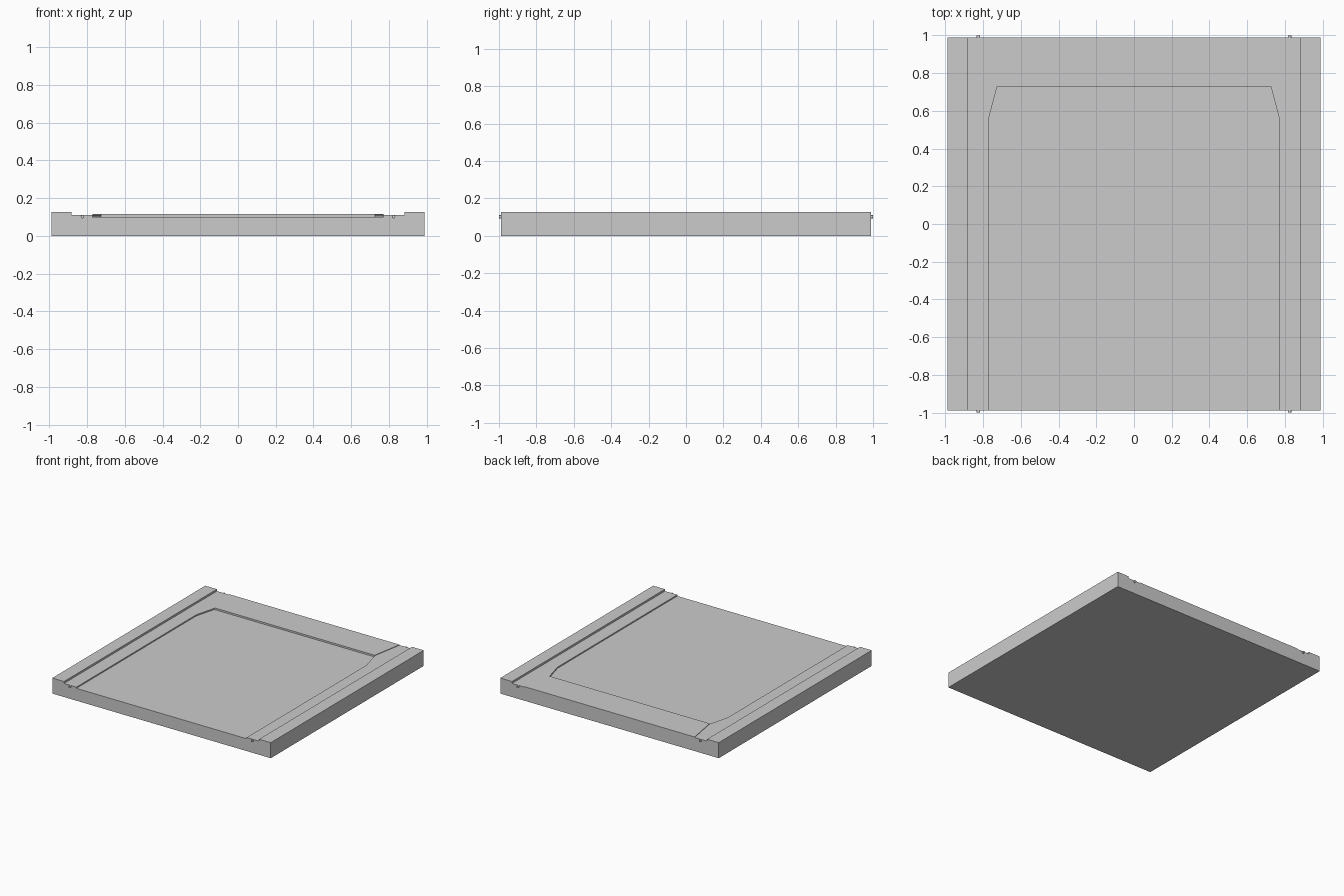
import bpy, bmesh
from math import radians

if "Cube" in bpy.data.objects:
    bpy.data.objects.remove(bpy.data.objects["Cube"])

HALF = 0.988      # half width and depth of the slab
LEDGE_Z = 0.111   # height of the lowered top between the side rails
FLOOR_Z = 0.101   # height of the recess floor


def prism(name, points, vector):
    """Closed flat-faced solid: a polygon extruded along a vector."""
    bm = bmesh.new()
    face = bm.faces.new([bm.verts.new(p) for p in points])
    new = bmesh.ops.extrude_face_region(bm, geom=[face])["geom"]
    bmesh.ops.translate(bm, vec=vector,
                        verts=[v for v in new if isinstance(v, bmesh.types.BMVert)])
    bmesh.ops.recalc_face_normals(bm, faces=bm.faces)
    mesh = bpy.data.meshes.new(name)
    bm.to_mesh(mesh)
    bm.free()
    obj = bpy.data.objects.new(name, mesh)
    bpy.context.collection.objects.link(obj)
    return obj


def mirrored(half):
    """Complete a half outline by mirroring it across the first coordinate."""
    return half + [(-x, v) for x, v in reversed(half)]


# slab with raised side rails, extruded front to back
profile = mirrored([(HALF, 0), (HALF, 0.127), (0.882, 0.127), (0.882, LEDGE_Z)])
slab = prism("base_slab", [(x, -HALF, z) for x, z in profile], (0, 2 * HALF, 0))

# shallow recess, open at the front, with tapered back corners
outline = mirrored([(0.77, -1.1), (0.77, 0.56), (0.725, 0.73)])
cutter = prism("recess_cutter", [(x, y, FLOOR_Z) for x, y in outline], (0, 0, 0.1))
cutter.hide_render = True
cutter.hide_viewport = True
cut = slab.modifiers.new("recess", "BOOLEAN")
cut.operation = "DIFFERENCE"
cut.solver = "EXACT"
cut.object = cutter

# thin raised lip behind the recess
lip = mirrored([(0.725, 0.73), (0.77, HALF)])
prism("back_lip", [(x, y, LEDGE_Z) for x, y in lip], (0, 0, 0.004))

# small round pegs on the front and back edges
for end, side_y in (("front", -1), ("back", 1)):
    for side, side_x in (("left", -1), ("right", 1)):
        bpy.ops.mesh.primitive_cylinder_add(
            vertices=16, radius=0.009, depth=0.02,
            location=(side_x * 0.825, side_y * 0.99, 0.101),
            rotation=(radians(90), 0, 0))
        bpy.context.object.name = f"{end}_{side}_peg"
        bpy.ops.object.shade_smooth_by_angle()
